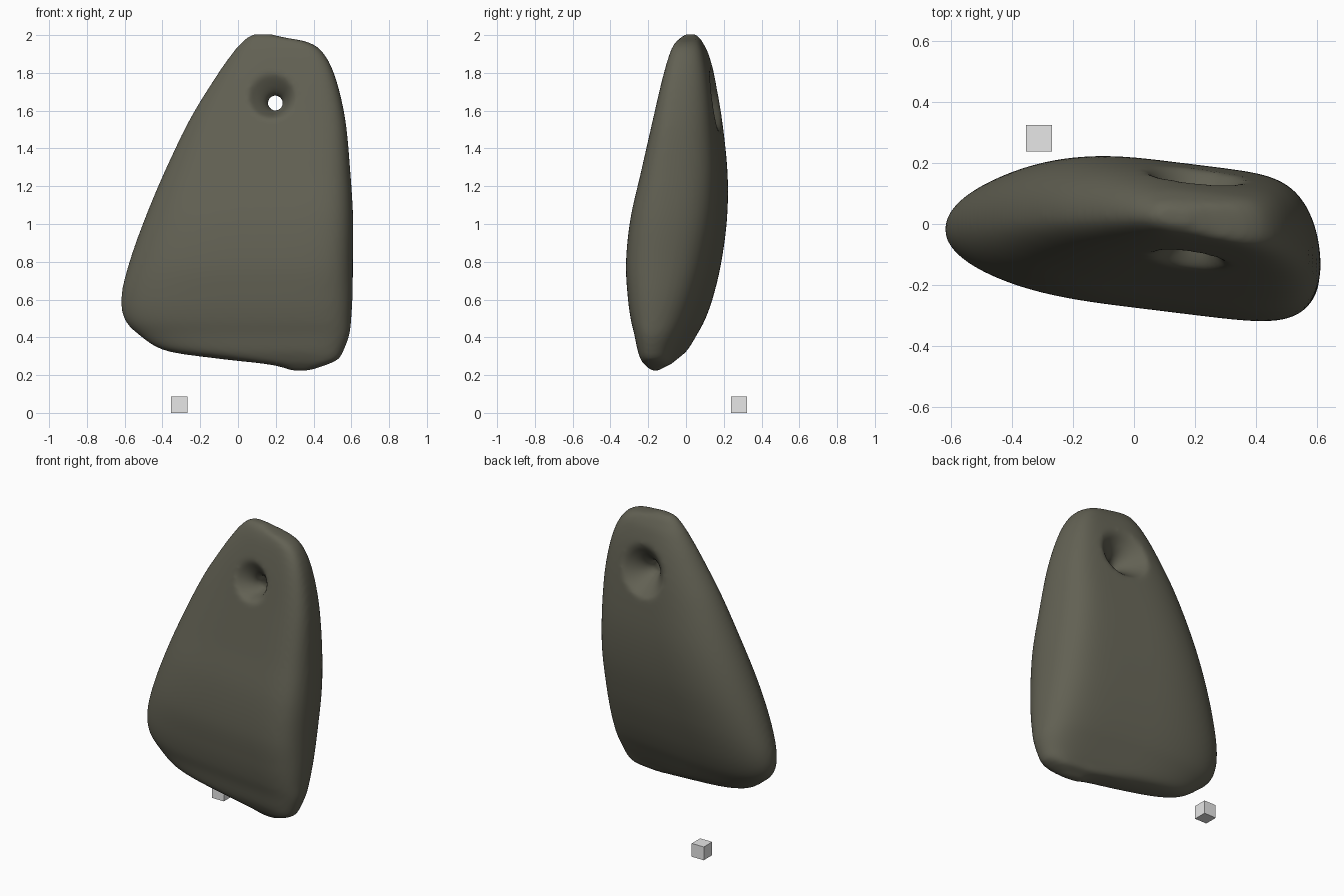
import bpy, bmesh, math

if "Cube" in bpy.data.objects:
    bpy.data.objects.remove(bpy.data.objects["Cube"])


def material(name, rgb):
    m = bpy.data.materials.new(name)
    m.diffuse_color = (*rgb, 1)
    m.use_nodes = True
    m.node_tree.nodes["Principled BSDF"].inputs["Base Color"].default_value = m.diffuse_color
    return m


def add_object(name, bm, mat=None):
    bmesh.ops.recalc_face_normals(bm, faces=bm.faces)
    me = bpy.data.meshes.new(name)
    bm.to_mesh(me)
    bm.free()
    ob = bpy.data.objects.new(name, me)
    bpy.context.collection.objects.link(ob)
    if mat:
        me.materials.append(mat)
    return ob


def loft(rings):
    bm = bmesh.new()
    vs = [[bm.verts.new(p) for p in r] for r in rings]
    n = len(vs[0])
    for a, b in zip(vs, vs[1:]):
        for i in range(n):
            j = (i + 1) % n
            bm.faces.new((a[i], a[j], b[j], b[i]))
    bm.faces.new(vs[0][::-1])
    bm.faces.new(vs[-1])
    return bm


def smooth_rows(rows, steps=6):
    # Catmull-Rom curve through the rows
    out = []
    ext = [rows[0]] + rows + [rows[-1]]
    for p0, p1, p2, p3 in zip(ext, ext[1:], ext[2:], ext[3:]):
        for s in range(steps):
            t = s / steps
            out.append([b + .5 * t * (c - a + t * (2 * a - 5 * b + 4 * c - d + t * (3 * (b - c) + d - a)))
                        for a, b, c, d in zip(p0, p1, p2, p3)])
    return out + [rows[-1]]


stone = material("dark olive stone", (0.122, 0.119, 0.087))
grey = material("light grey", (0.8, 0.8, 0.8))

# Stone levels: height, left, right, front depth, back depth
levels = [
    (.222, .28, .37, .012, .02), (.243, .225, .436, .033, .052),
    (.262, .12, .488, .052, .085), (.287, -.105, .535, .068, .095),
    (.33, -.386, .56, .09, .115), (.413, -.525, .59, .115, .15),
    (.5, -.603, .60, .145, .184), (.624, -.617, .607, .173, .217),
    (.8, -.575, .609, .197, .247), (1.03, -.493, .61, .192, .264),
    (1.275, -.39, .595, .157, .252), (1.55, -.258, .569, .118, .207),
    (1.77, -.124, .518, .088, .158), (1.9, -.034, .456, .066, .115),
    (1.96, .017, .378, .05, .08), (1.988, .05, .245, .035, .055),
    (2.005, .08, .175, .015, .03)]


def section(z, left, right, front, back, n=72):
    # Rounded on the left, blunt on the right, leaning with x and z
    ring = []
    for i in range(n):
        t = 2 * math.pi * i / n
        u = math.cos(t)
        behind = math.sin(t) > 0
        p = 7 if u > 0 else (2.7 if behind else 3.2)
        g = math.sqrt(max(0, 1 - abs(u) ** p))
        x = (left + right) / 2 + u * (right - left) / 2
        mid = -.148 - .123 * x + .09 * z
        ring.append((x, mid + g * (back if behind else -front), z))
    return ring


pendant = add_object("stone_pendant", loft([section(*l) for l in smooth_rows(levels)]), stone)

# Hourglass cutter for the drilled hole, flared and tilted to follow both faces
flare = [(-.25, .40, -.025, .05), (-.145, .18, -.025, .05), (-.12, .13, -.02, .045),
         (-.09, .095, -.015, .03), (-.04, .055, 0, .005), (0, .04, 0, 0), (.04, .05, 0, 0),
         (.09, .085, 0, 0), (.14, .135, 0, 0), (.17, .18, 0, 0), (.25, .36, 0, 0)]


def hole_ring(y, r, dx, dz, n=48):
    ring = []
    for k in range(n):
        rx, rz = r * math.cos(2 * math.pi * k / n), r * math.sin(2 * math.pi * k / n)
        lean = max(-.2, min(.2, -1.5 * y)) * rz - .12 * min(1, abs(y) / .1) * rx
        ring.append((.197 + dx + rx, y + lean, 1.64 + dz + rz))
    return ring


cutter = add_object("hole_cutter", loft([hole_ring(*f) for f in smooth_rows(flare, 3)]))
cutter.hide_render = True
cutter.hide_set(True)

cut = pendant.modifiers.new("drill", 'BOOLEAN')
cut.operation, cut.object, cut.solver = 'DIFFERENCE', cutter, 'EXACT'

# Even out and soften into a worn pebble surface
rm = pendant.modifiers.new("remesh", 'REMESH')
rm.mode, rm.voxel_size, rm.use_smooth_shade = 'VOXEL', .013, True
sm = pendant.modifiers.new("soften", 'SMOOTH')
sm.factor, sm.iterations = .5, 10

# Small loose cube behind the stone
bm = bmesh.new()
bmesh.ops.create_cube(bm, size=.086)
bmesh.ops.translate(bm, verts=bm.verts, vec=(-.311, .281, .043))
add_object("small_cube", bm, grey)
